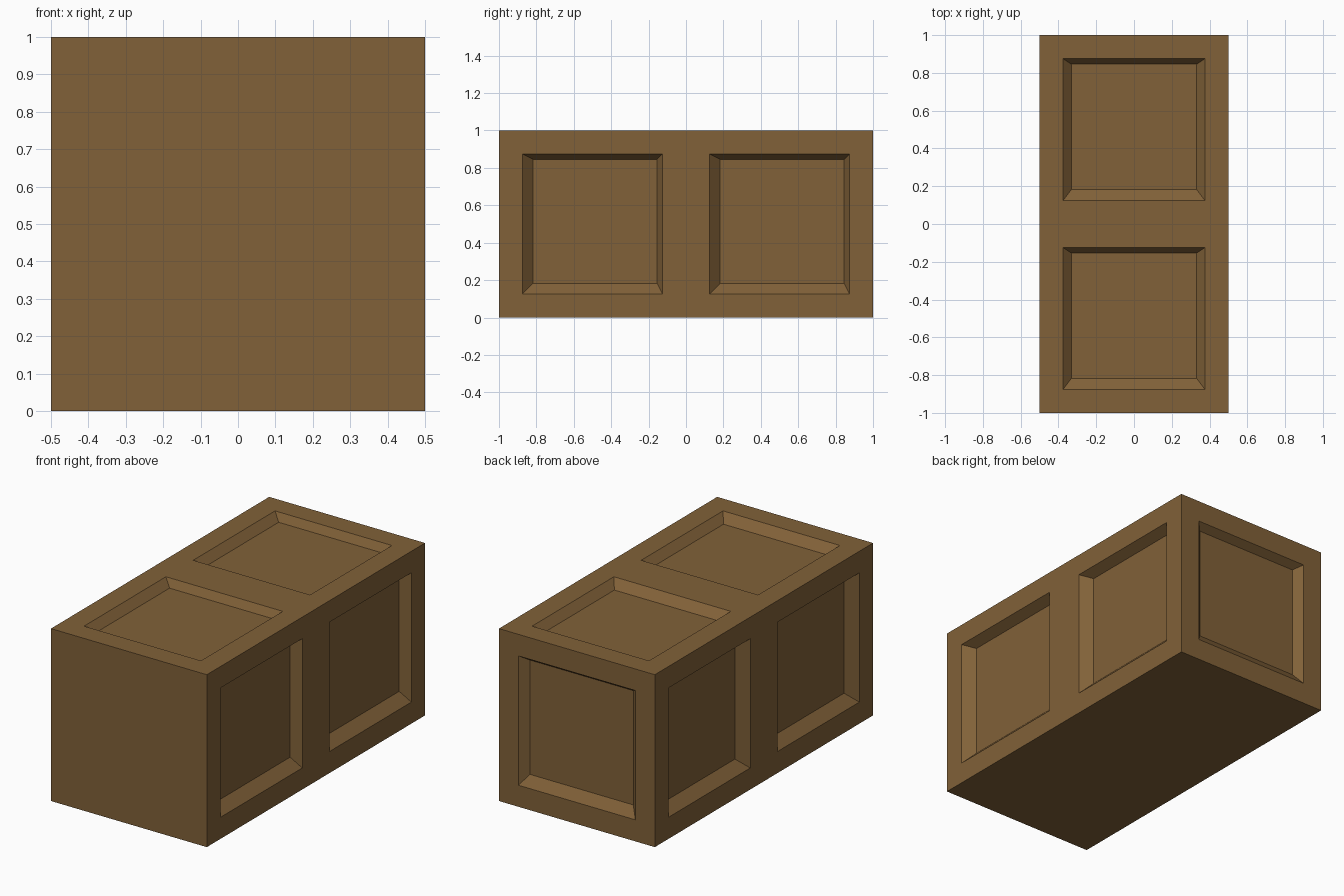
import bpy, bmesh
from mathutils import Vector

if "Cube" in bpy.data.objects:
    bpy.data.objects.remove(bpy.data.objects["Cube"])

bm = bmesh.new()

# Solid block, 1 x 2 x 1, standing on the ground
bmesh.ops.create_cube(bm, size=1)
bmesh.ops.scale(bm, vec=(1, 2, 1), verts=bm.verts)
bmesh.ops.translate(bm, vec=(0, 0, 0.5), verts=bm.verts)

# Split the long sides into two square bays
bmesh.ops.bisect_plane(bm, geom=bm.verts[:] + bm.edges[:] + bm.faces[:],
                       plane_co=(0, 0, 0), plane_no=(0, 1, 0))
bm.normal_update()

# Panels on the top, back, left and right; front and bottom stay plain
panels = [f for f in bm.faces if f.normal.y > -0.5 and f.normal.z > -0.5]
bmesh.ops.inset_individual(bm, faces=panels, thickness=0.125, use_even_offset=True)

# Sink each panel with sloping walls, shifted slightly back and up
bmesh.ops.inset_individual(bm, faces=panels, thickness=0.0435, depth=-0.058,
                           use_even_offset=True)
bmesh.ops.translate(bm, vec=Vector((0, 0.0145, 0.0145)),
                    verts=list({v for f in panels for v in f.verts}))

mesh = bpy.data.meshes.new("panelled_crate")
bm.to_mesh(mesh)
bm.free()

# Brown wood
wood = bpy.data.materials.new("brown_wood")
wood.diffuse_color = (0.22, 0.12, 0.04, 1)
wood.use_nodes = True
wood.node_tree.nodes["Principled BSDF"].inputs["Base Color"].default_value = wood.diffuse_color
mesh.materials.append(wood)
crate = bpy.data.objects.new("panelled_crate", mesh)
bpy.context.collection.objects.link(crate)
